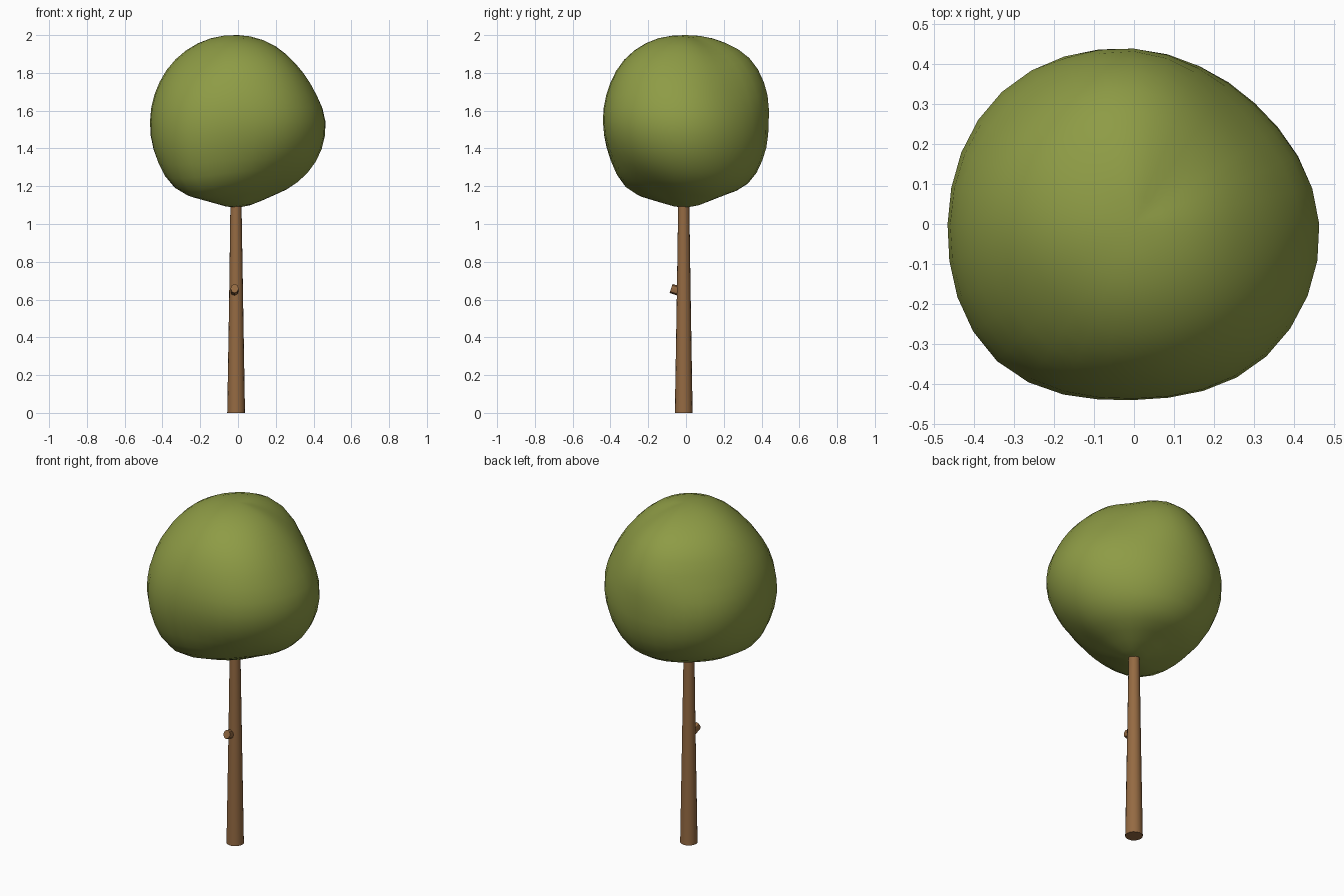
import bpy, bmesh, math
from mathutils import Vector

if "Cube" in bpy.data.objects:
    bpy.data.objects.remove(bpy.data.objects["Cube"])


def material(name, rgb):
    m = bpy.data.materials.new(name)
    m.diffuse_color = (*rgb, 1)
    m.use_nodes = True
    m.node_tree.nodes["Principled BSDF"].inputs["Base Color"].default_value = m.diffuse_color
    return m


def add_object(name, bm, mat, angle):
    bmesh.ops.recalc_face_normals(bm, faces=bm.faces[:])
    me = bpy.data.meshes.new(name)
    bm.to_mesh(me)
    bm.free()
    ob = bpy.data.objects.new(name, me)
    bpy.context.collection.objects.link(ob)
    me.materials.append(mat)
    bpy.ops.object.select_all(action='DESELECT')
    ob.select_set(True)
    bpy.context.view_layer.objects.active = ob
    bpy.ops.object.shade_smooth_by_angle(angle=math.radians(angle))
    return ob


def cubic(a, b, c, d, t):
    return b + 0.5 * t * (c - a + t * (2*a - 5*b + 4*c - d + t * (3*(b - c) + d - a)))


bark = material("bark", (0.30, 0.145, 0.055))
leaf = material("leaf", (0.27, 0.33, 0.06))

# Crown: lumpy ball, radius given on 8 meridians (from +x, anticlockwise), top to bottom
POLE_TOP, POLE_LOW = 0.458, 0.455
MERIDIANS = [
    (.447, .430, .435, .463, .465, .450, .430),
    (.435, .418, .408, .424, .445, .460, .445),
    (.463, .475, .458, .438, .450, .464, .435),
    (.465, .472, .455, .467, .470, .460, .435),
    (.465, .467, .465, .466, .472, .478, .445),
    (.462, .455, .467, .484, .500, .515, .462),
    (.466, .463, .447, .440, .440, .455, .440),
    (.460, .460, .460, .468, .450, .425, .420),
]


def meridian_radius(k, v):
    row = MERIDIANS[k % 8]
    opp = MERIDIANS[(k + 4) % 8]
    line = [opp[0], POLE_TOP, *row, POLE_LOW, opp[-1]]
    i = min(int(v), 7)
    return cubic(*line[i:i + 4], v - i)


def crown_radius(theta, phi):
    u = (theta / (math.pi / 4)) % 8
    v = min(max(phi / (math.pi / 8), 0), 8)
    i = int(u)
    return cubic(*[meridian_radius(i + j, v) for j in (-1, 0, 1, 2)], u - i)


bm = bmesh.new()
bmesh.ops.create_uvsphere(bm, u_segments=32, v_segments=20, radius=1)
for vert in bm.verts:
    d = vert.co.normalized()
    r = crown_radius(math.atan2(d.y, d.x), math.acos(max(-1, min(1, d.z))))
    vert.co = d * r + Vector((0, 0, 1.542))
add_object("crown", bm, leaf, 60)


# Round tapered limb along a path of (centre, radius)
def limb(name, rings, axis, sides, squash=1.0):
    q = Vector(axis).to_track_quat('Z', 'Y')
    bm = bmesh.new()
    loops = []
    for centre, r in rings:
        loops.append([bm.verts.new(Vector(centre) + q @ Vector(
            (squash * r * math.cos(2*math.pi*i/sides), r * math.sin(2*math.pi*i/sides), 0)))
            for i in range(sides)])
    for a, b in zip(loops, loops[1:]):
        for i in range(sides):
            j = (i + 1) % sides
            bm.faces.new((a[i], a[j], b[j], b[i]))
    bm.faces.new(loops[0])
    bm.faces.new(loops[-1])
    return add_object(name, bm, bark, 40)


# Trunk
limb("trunk", [((-.01, -.012, 0), .047), ((-.01, -.012, .6), .037),
               ((-.011, -.012, 1.2), .028)], (0, 0, 1), 16)

# Cut-off branch stub on the front
limb("branch_stub", [((-.018, -.015, .638), .026), ((-.018, -.079, .659), .025)],
     (0, -.95, .31), 8, 0.85)
